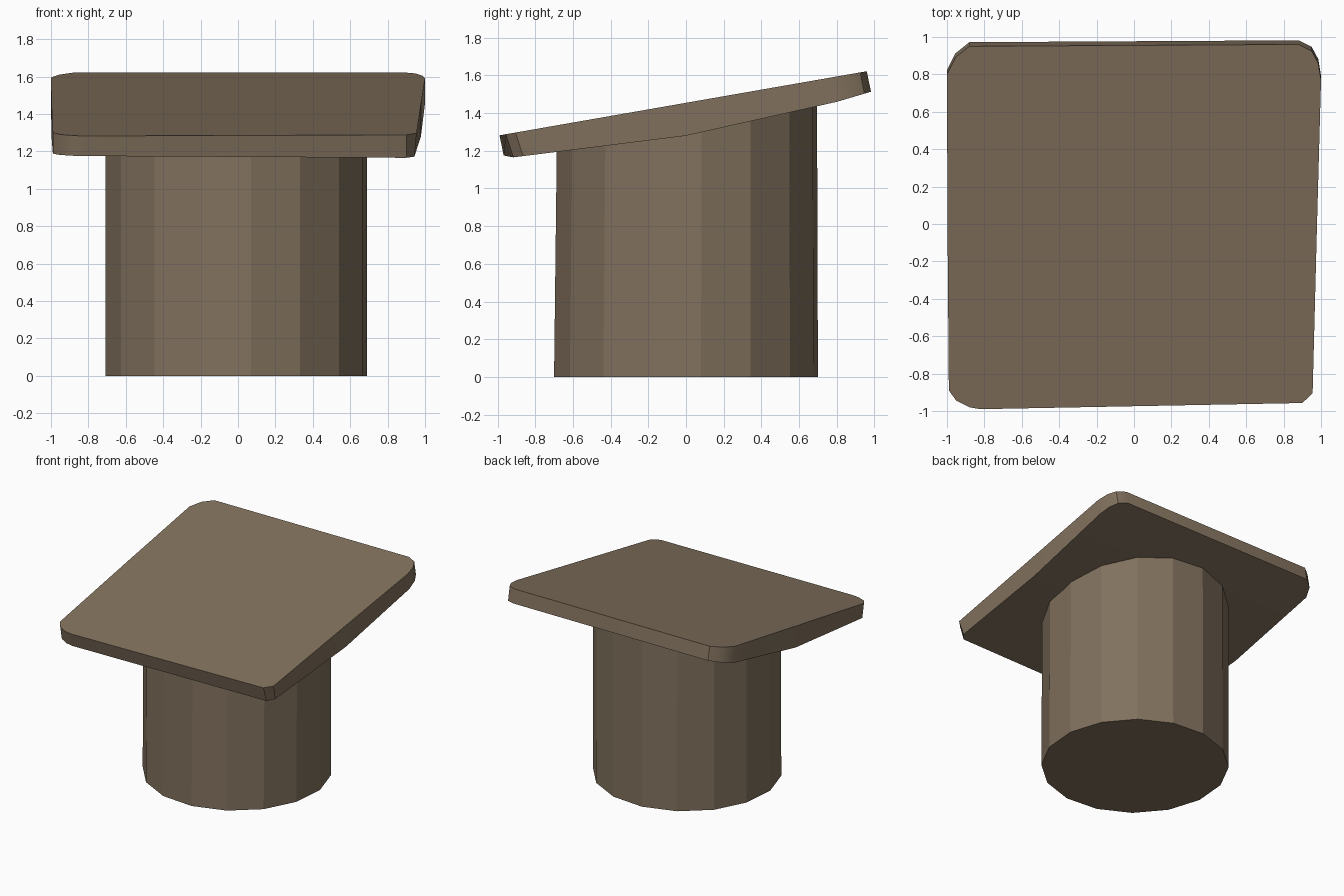
import bpy, math

if "Cube" in bpy.data.objects:
    bpy.data.objects.remove(bpy.data.objects["Cube"])

mat = bpy.data.materials.new("brown")
mat.diffuse_color = (0.22, 0.165, 0.11, 1)
mat.use_nodes = True
mat.node_tree.nodes["Principled BSDF"].inputs["Base Color"].default_value = mat.diffuse_color


def make(name, verts, faces):
    mesh = bpy.data.meshes.new(name)
    mesh.from_pydata(verts, [], faces)
    mesh.materials.append(mat)
    obj = bpy.data.objects.new(name, mesh)
    bpy.context.collection.objects.link(obj)
    return obj


def top_z(y):
    return 1.455 + 0.1745 * y


def bottom_z(x, y):
    if y < 0:
        return 1.28 + 0.125 * y + (0.016 if x < 0 and y < -0.85 else 0)
    return 1.28 + 0.225 * y + 0.07 * max(0, y - 0.8)


# Column: 16 flat sides, slightly tapered, its slanted top hidden in the slab
N = 16
bottom, top = [], []
for i in range(N):
    a = math.radians(6.5 + 360 / N * i)
    c, s = math.cos(a), math.sin(a)
    bottom.append((-0.01 + 0.703 * c, 0.705 * s, 0))
    top.append((-0.01 + 0.703 * c, 0.005 + 0.695 * s, 1.38 + 0.1745 * 0.695 * s))
make("column", bottom + top,
     [(i, (i + 1) % N, N + (i + 1) % N, N + i) for i in range(N)]
     + [tuple(reversed(range(N))), tuple(range(N, 2 * N))])

# Slab: uneven rounded outline, counter-clockwise from the front left
outline = [(-0.99, -0.89), (-0.95, -0.945), (-0.88, -0.98), (-0.82, -0.99),
           (0.90, -0.957), (0.955, -0.905),
           (0.978, -0.02),
           (1.0, 0.77), (0.985, 0.86), (0.95, 0.925), (0.88, 0.96),
           (-0.88, 0.95), (-0.955, 0.89), (-1.0, 0.80),
           (-0.997, -0.02)]
M = len(outline)
top = [(x, y, top_z(y)) for x, y in outline]
bottom = []
for x, y in outline:
    yb = y + (0.04 if x > 0 and y < -0.85 else 0.022)
    bottom.append((x - (0.012 if x > 0.9 and y < -0.85 else 0), yb, bottom_z(x, yb)))
sides = [(i, (i + 1) % M, M + (i + 1) % M, M + i) for i in range(M)]
# The underside is folded along the middle and near the back
under = [(0, 1, 2, 3, 4, 5, 6, 14), (14, 6, 7, 13), (13, 7, 8, 9, 10, 11, 12)]
slab = make("slanted_slab", bottom + top,
            sides + [tuple(reversed(f)) for f in under] + [tuple(range(M, 2 * M))])
bpy.context.view_layer.objects.active = slab
slab.select_set(True)
bpy.ops.object.shade_smooth_by_angle(angle=math.radians(30))
